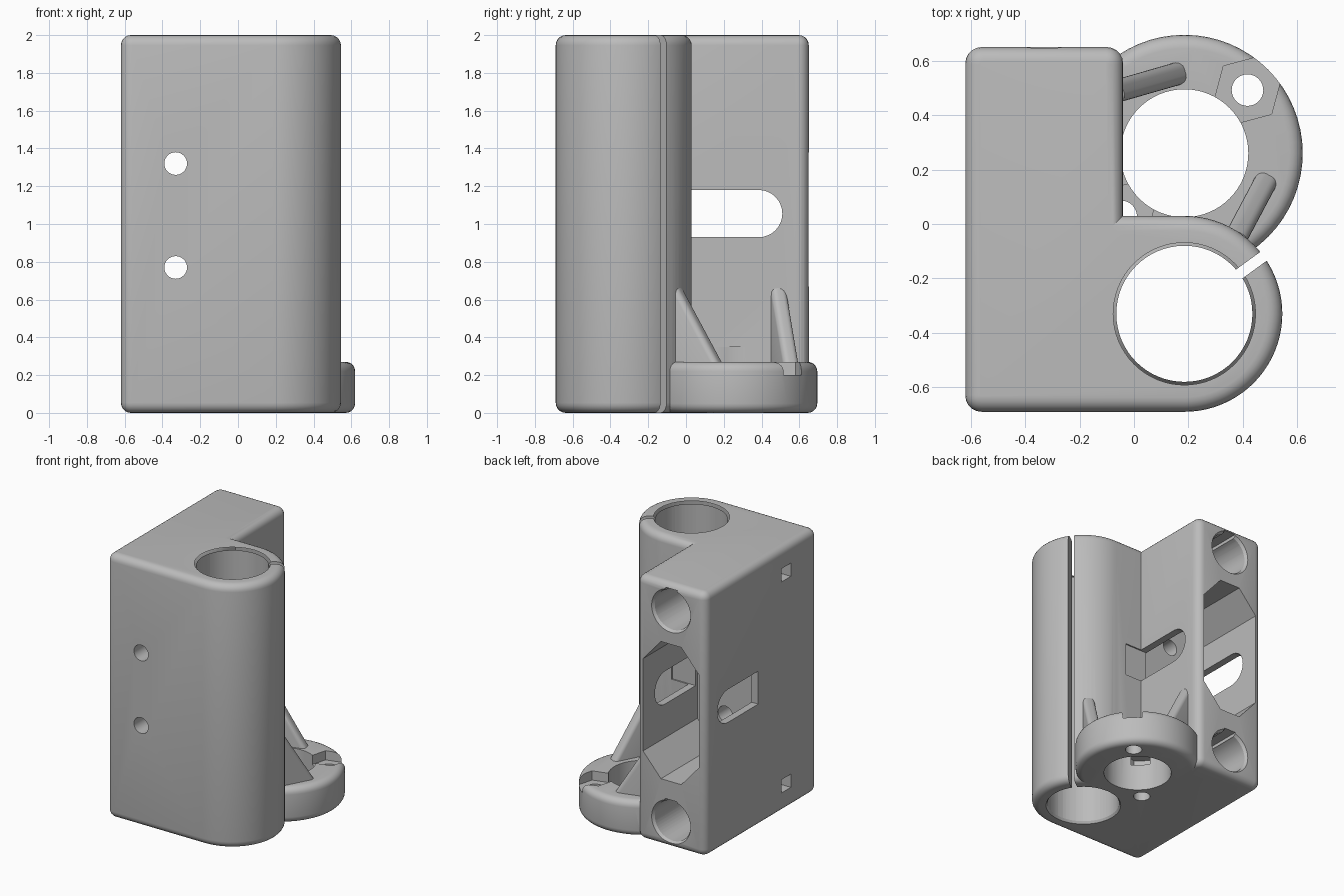
import bpy
import bmesh
from math import cos, sin, pi, radians
from mathutils import Matrix, Vector

cube = bpy.data.objects.get("Cube")
if cube:
    bpy.data.objects.remove(cube)

grey = bpy.data.materials.new("plain grey")
grey.use_nodes = True
GREY = (0.5, 0.5, 0.5, 1)
grey.diffuse_color = GREY
grey.node_tree.nodes["Principled BSDF"].inputs["Base Color"].default_value = GREY


def arc(cx, cy, r, a0, a1, n):
    """Points on an arc, angles in degrees."""
    return [(cx + r * cos(radians(a0 + (a1 - a0) * i / n)),
             cy + r * sin(radians(a0 + (a1 - a0) * i / n))) for i in range(n + 1)]


def prism(name, pts, axis, lo, hi, round_caps=0.0, matrix=None):
    """Extrude a profile along an axis, optionally rounding both rims."""
    place = {"x": lambda a, b: (lo, a, b),
             "y": lambda a, b: (a, lo, b),
             "z": lambda a, b: (a, b, lo)}[axis]
    step = Vector([(hi - lo) * (axis == c) for c in "xyz"])
    bm = bmesh.new()
    base = bm.faces.new([bm.verts.new(place(*p)) for p in pts])
    rim = list(base.edges)
    top = bmesh.ops.extrude_face_region(bm, geom=[base], use_keep_orig=True)["geom"]
    bmesh.ops.translate(bm, verts=[g for g in top if isinstance(g, bmesh.types.BMVert)], vec=step)
    rim += [g for g in top if isinstance(g, bmesh.types.BMEdge)]
    bmesh.ops.recalc_face_normals(bm, faces=bm.faces)
    if round_caps:
        bmesh.ops.bevel(bm, geom=rim, offset=round_caps, segments=5, profile=0.5,
                        affect="EDGES", clamp_overlap=False)
    if matrix:
        bm.transform(matrix)
    mesh = bpy.data.meshes.new(name)
    bm.to_mesh(mesh)
    bm.free()
    ob = bpy.data.objects.new(name, mesh)
    bpy.context.collection.objects.link(ob)
    mesh.materials.append(grey)
    return ob


def cone(axis, a, b, lo, hi, r_lo, r_hi, n=64):
    """Round cutter running along y or z."""
    bpy.ops.mesh.primitive_cone_add(vertices=n, radius1=r_lo, radius2=r_hi, depth=hi - lo)
    ob = bpy.context.object
    mid = (lo + hi) / 2
    if axis == "y":
        m = Matrix.Translation((a, mid, b)) @ Matrix.Rotation(-pi / 2, 4, "X")
    else:
        m = Matrix.Translation((a, b, mid))
    ob.data.transform(m)
    ob.data.materials.append(grey)
    return ob


def box(x0, x1, y0, y1, z0, z1):
    return prism("box", [(x0, y0), (x1, y0), (x1, y1), (x0, y1)], "z", z0, z1)


def combine(target, tool, operation="DIFFERENCE"):
    mod = target.modifiers.new("combine", "BOOLEAN")
    mod.operation = operation
    mod.solver = "EXACT"
    mod.object = tool
    bpy.context.view_layer.objects.active = target
    bpy.ops.object.modifier_apply(modifier=mod.name)
    bpy.data.objects.remove(tool)


L, R, FRONT, BACK, TOP = -0.62, -0.04, -0.69, 0.65, 2.0
BX, BY = 0.185, -0.33           # bearing centre
FX, FY = 0.185, 0.26            # foot ring centre
RX = (L + R) / 2                # rod and screw line
C = 0.06

# Main block with the round bearing holder
outline = (arc(L + C, FRONT + C, C, 180, 270, 5)
           + arc(BX, BY, 0.36, -90, 90, 40)
           + [(R, BY + 0.36)]
           + arc(R - C, BACK - C, C, 0, 90, 5)
           + arc(L + C, BACK - C, C, 90, 180, 5))
body = prism("bracket_body", outline, "z", 0, TOP, 0.054)

# Clamping slit along the bearing holder
slit = prism("slit", [(0.2, -0.02), (0.5, -0.02), (0.5, 0.02), (0.2, 0.02)], "z", -0.1, 2.1,
             matrix=Matrix.Translation((BX, BY, 0)) @ Matrix.Rotation(radians(36), 4, "Z"))
combine(body, slit)

# Foot ring
ring = prism("foot_ring", arc(FX, FY, 0.435, 0, 354.375, 63), "z", 0, 0.27, 0.05)
combine(body, ring, "UNION")

# Sloping gussets between the foot ring and the block
for x, y, angle in ((R, 0.495, 16), (0.385, -0.03, 62)):
    m = Matrix.Translation((x, y, 0)) @ Matrix.Rotation(radians(angle), 4, "Z")
    gusset = prism("gusset", [(-0.05, 0.15), (0.31, 0.15), (0.0, 0.66), (-0.05, 0.66)],
                   "y", -0.042, 0.042, 0.03, m)
    combine(body, gusset, "UNION")

# Bearing bore with eased ends
combine(body, cone("z", BX, BY, -0.1, 2.1, 0.25, 0.25))
combine(body, cone("z", BX, BY, -0.01, 0.02, 0.268, 0.248))
combine(body, cone("z", BX, BY, 1.98, 2.01, 0.248, 0.268))

# Foot ring opening, bolt holes and hexagonal nut seats
combine(body, cone("z", FX, FY, -0.1, 0.35, 0.235, 0.235))
for side, top in ((1, 0.5), (-1, 0.35)):
    hx, hy = FX + side * 0.232, FY + side * 0.232
    combine(body, prism("nut_seat", arc(hx, hy, 0.125, 15, 315, 5), "z", 0.2, top))
    combine(body, cone("z", hx, hy, -0.1, 0.3, 0.058, 0.058, 32))

# Deep eight-sided pocket in the back
pocket = [(RX + sx * w, 1.025 + sz * h)
          for sx, sz, flip in ((1, 1, 0), (-1, 1, 1), (-1, -1, 0), (1, -1, 1))
          for w, h in (((0.235, 0.35), (0.085, 0.52)) if not flip
                       else ((0.085, 0.52), (0.235, 0.35)))]
combine(body, prism("pocket", pocket, "y", 0.0, 0.8))

# Belt slot through both side walls
slot = [(0.02, 1.18), (0.02, 0.93)] + arc(0.385, 1.055, 0.125, -90, 90, 16)
combine(body, prism("slot", slot, "x", -0.8, 0.1))

# Rod sockets in the back, with a notch, a rim and a side window each
for z in (0.2, 1.8):
    combine(body, cone("y", RX, z, -0.4, 0.8, 0.15, 0.15, 48))
    combine(body, cone("y", RX, z, 0.63, 0.66, 0.15, 0.17, 48))
    combine(body, box(RX - 0.05, RX + 0.05, -0.38, 0.8, z, z + 0.165))
    combine(body, box(-0.8, RX, -0.37, -0.26, z - 0.05, z + 0.05))

# Screw holes from the front into the pocket
for z in (0.77, 1.32):
    combine(body, cone("y", RX, z, -0.8, 0.1, 0.06, 0.06, 32))

bpy.ops.object.select_all(action="DESELECT")
body.select_set(True)
bpy.context.view_layer.objects.active = body
bpy.ops.object.shade_smooth_by_angle(angle=radians(30))
